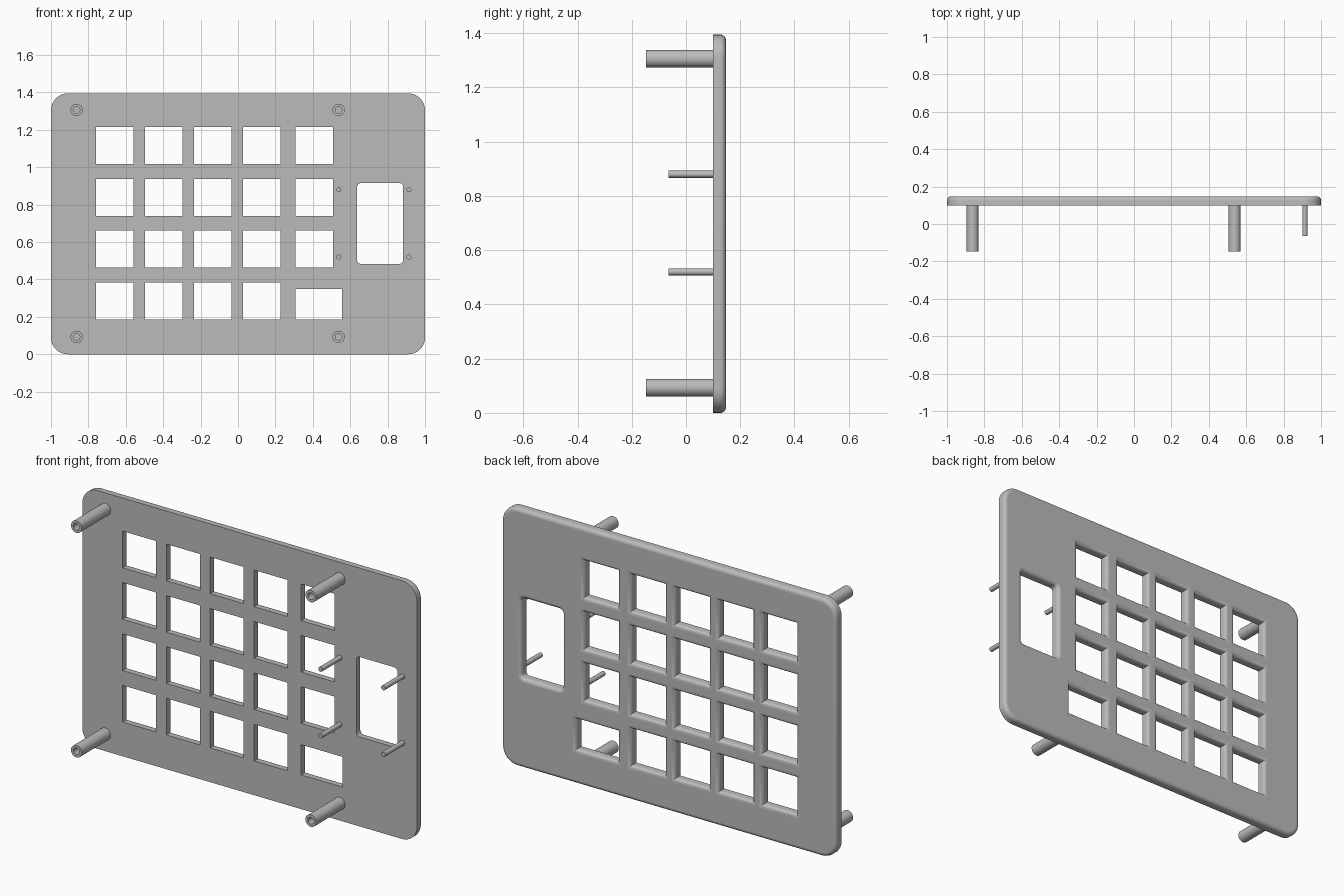
import bpy, bmesh, math

cube = bpy.data.objects.get("Cube")
if cube:
    bpy.data.objects.remove(cube)

FRONT, BACK, FILLET, STEPS = 0.10, 0.147, 0.02, 6
HEIGHT = 1.395

grey = bpy.data.materials.new("plain grey")
grey.use_nodes = True
colour = (0.5, 0.5, 0.5, 1)
grey.diffuse_color = colour
grey.node_tree.nodes["Principled BSDF"].inputs["Base Color"].default_value = colour


def rounded_rect(x0, x1, z0, z1, r, grow):
    """Outline points of a rectangle grown outwards by an amount."""
    x0, x1, z0, z1 = x0 - grow, x1 + grow, z0 - grow, z1 + grow
    if r == 0:
        return [(x1, z1), (x0, z1), (x0, z0), (x1, z0)]
    r += grow
    centres = [(x1 - r, z1 - r), (x0 + r, z1 - r), (x0 + r, z0 + r), (x1 - r, z0 + r)]
    points = []
    for corner, (cx, cz) in enumerate(centres):
        for i in range(9):
            a = (corner + i / 8) * math.pi / 2
            points.append((cx + r * math.cos(a), cz + r * math.sin(a)))
    return points


def bridge(bm, rings):
    """Join successive closed rings of vertices with quads."""
    for a, b in zip(rings, rings[1:]):
        n = len(a)
        for i in range(n):
            bm.faces.new((a[i], a[(i + 1) % n], b[(i + 1) % n], b[i]))


def finish(bm, name):
    bmesh.ops.recalc_face_normals(bm, faces=bm.faces)
    mesh = bpy.data.meshes.new(name)
    bm.to_mesh(mesh)
    bm.free()
    mesh.materials.append(grey)
    obj = bpy.data.objects.new(name, mesh)
    bpy.context.collection.objects.link(obj)
    bpy.ops.object.select_all(action='DESELECT')
    obj.select_set(True)
    bpy.context.view_layer.objects.active = obj
    bpy.ops.object.shade_smooth_by_angle(angle=math.radians(35))
    return obj


# Openings: key grid, a wider last key and the display window
openings = []
for row, z in enumerate((0.185, 0.463, 0.74, 1.018)):
    for col, x in enumerate((-0.76, -0.498, -0.236, 0.027, 0.307)):
        if row == 0 and col == 4:
            openings.append((x, 0.555, z, 0.348, 0))
        else:
            openings.append((x, x + 0.2, z, z + 0.198, 0))
openings.append((0.637, 0.883, 0.483, 0.915, 0.02))

# Face plate, with every back edge rounded
bm = bmesh.new()
front_edges, back_edges = [], []
outlines = [((-1, 1, 0, HEIGHT, 0.09), -1)] + [(o, 1) for o in openings]
for rect, sign in outlines:
    levels = [(FRONT, 0)]
    for i in range(STEPS + 1):
        a = i / STEPS * math.pi / 2
        levels.append((BACK - FILLET * (1 - math.sin(a)), FILLET * (1 - math.cos(a))))
    rings = [[bm.verts.new((x, y, z)) for x, z in rounded_rect(*rect, sign * d)]
             for y, d in levels]
    bridge(bm, rings)
    for ring, store in ((rings[0], front_edges), (rings[-1], back_edges)):
        for a, b in zip(ring, ring[1:] + ring[:1]):
            store.append(bm.edges.get((a, b)))
bmesh.ops.triangle_fill(bm, edges=front_edges, use_beauty=True, normal=(0, -1, 0))
bmesh.ops.triangle_fill(bm, edges=back_edges, use_beauty=True, normal=(0, 1, 0))
plate = finish(bm, "face_plate")
for face in plate.data.polygons:
    if abs(face.normal.y) > 0.999:
        face.use_smooth = False


def turned(name, x, z, profile, cap):
    """Revolve (radius, y) points about an axis along y."""
    bm = bmesh.new()
    rings = []
    for r, y in profile:
        angles = [i / 32 * math.tau for i in range(32)]
        rings.append([bm.verts.new((x + r * math.cos(a), y, z + r * math.sin(a)))
                      for a in angles])
    bridge(bm, rings)
    if cap:
        bm.faces.new(rings[0])
        bm.faces.new(rings[-1])
    finish(bm, name)


# Hollow screw posts and thin display pins on the front
for level, post_z, pin_z in (("lower", 0.093, 0.52), ("upper", 1.306, 0.88)):
    for side, post_x, pin_x in (("right", -0.863, 0.539), ("left", 0.538, 0.914)):
        tube = [(0.0325, FRONT), (0.0325, -BACK), (0.018, -BACK), (0.018, FRONT)]
        turned(f"{level}_{side}_screw_post", post_x, post_z, tube, False)
        turned(f"{level}_{side}_display_pin", pin_x, pin_z,
               [(0.013, FRONT), (0.013, -0.065)], True)
